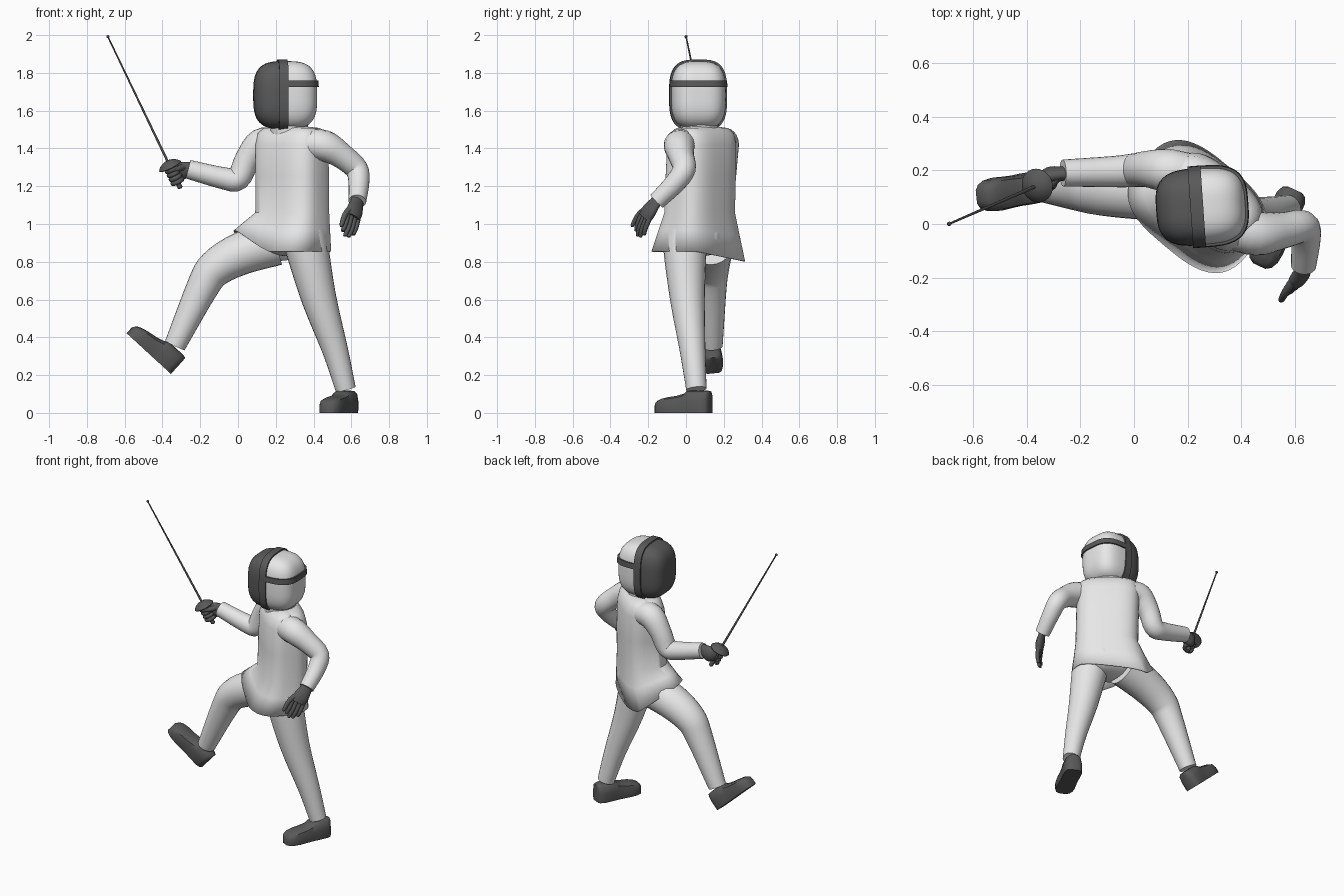
import bpy, bmesh, math
from math import sin, cos, pi, radians
from mathutils import Vector, Matrix

if "Cube" in bpy.data.objects:
    bpy.data.objects.remove(bpy.data.objects["Cube"])


def material(name, v):
    m = bpy.data.materials.new(name)
    m.diffuse_color = (v, v, v, 1)
    m.use_nodes = True
    m.node_tree.nodes["Principled BSDF"].inputs["Base Color"].default_value = m.diffuse_color
    return m


WHITE = material("white cloth", 0.8)
DARK = material("dark grey", 0.1)


def finish(name, bm, mats, angle=40):
    bmesh.ops.recalc_face_normals(bm, faces=bm.faces)
    me = bpy.data.meshes.new(name)
    bm.to_mesh(me)
    bm.free()
    for m in mats:
        me.materials.append(m)
    ob = bpy.data.objects.new(name, me)
    bpy.context.collection.objects.link(ob)
    bpy.ops.object.select_all(action='DESELECT')
    ob.select_set(True)
    bpy.context.view_layer.objects.active = ob
    bpy.ops.object.shade_smooth_by_angle(angle=radians(angle))
    return ob


def loft(name, rings, mat, caps=(True, True), closed=True, loop=False, angle=40):
    """Skin a list of point rings."""
    bm = bmesh.new()
    vs = [[bm.verts.new(p) for p in r] for r in rings]
    n = len(rings[0])
    pairs = list(zip(vs, vs[1:])) + ([(vs[-1], vs[0])] if loop else [])
    for a, b in pairs:
        for i in range(n if closed else n - 1):
            j = (i + 1) % n
            bm.faces.new((a[i], a[j], b[j], b[i]))
    if caps[0]:
        bm.faces.new(vs[0])
    if caps[1]:
        bm.faces.new(vs[-1])
    return finish(name, bm, [mat], angle)


def spline(pts, steps):
    """Catmull-Rom through (x, y, z, radius) points."""
    p = [Vector(q) for q in pts]
    p = [2 * p[0] - p[1]] + p + [2 * p[-1] - p[-2]]
    out = []
    for i in range(1, len(p) - 2):
        a, b, c, d = p[i - 1:i + 3]
        for k in range(steps):
            t = k / steps
            out.append(0.5 * (2 * b + (c - a) * t + (2 * a - 5 * b + 4 * c - d) * t * t
                              + (3 * b - a - 3 * c + d) * t ** 3))
    return out + [p[-2]]


def tube(name, pts, mat, side=(0, 1, 0.01), flat=1.0, n=24, steps=4):
    """Round limb along a path; flat scales the thickness across side."""
    sp = spline(pts, steps)
    pos = [q.to_3d() for q in sp]
    rings = []
    for i, q in enumerate(sp):
        t = (pos[min(i + 1, len(pos) - 1)] - pos[max(i - 1, 0)]).normalized()
        s = Vector(side)
        u = (s - t * s.dot(t)).normalized()
        v = t.cross(u)
        rings.append([pos[i] + q[3] * (u * cos(2 * pi * k / n) + v * flat * sin(2 * pi * k / n))
                      for k in range(n)])
    return loft(name, rings, mat)


def spow(v, e):
    return math.copysign(abs(v) ** e, v)


def blob(name, center, half, p, mats, yaw=0, split=None):
    """Rounded box; faces with local x below split get the second material."""
    bm = bmesh.new()
    bmesh.ops.create_uvsphere(bm, u_segments=48, v_segments=32, radius=1)
    rot = Matrix.Rotation(pi / 2, 3, 'Y')
    for v in bm.verts:
        d = rot @ v.co
        d /= sum(abs(c) ** p for c in d) ** (1 / p)
        v.co = Vector(c * h for c, h in zip(d, half))
    if split is not None:
        for f in bm.faces:
            f.material_index = int(f.calc_center_median().x < split)
    bm.transform(Matrix.Translation(center) @ Matrix.Rotation(yaw, 4, 'Z'))
    return finish(name, bm, mats, 60)


# fencing jacket: boxy ellipse sections turned to the side, flared hem
YAW = radians(-40)


def section(cx, cy, z, a, b, hem=False, n=48):
    ring = []
    for k in range(n):
        t = 2 * pi * k / n
        p = Matrix.Rotation(YAW, 3, 'Z') @ Vector((a * spow(cos(t), .67), b * spow(sin(t), .67), 0))
        p += Vector((cx, cy, z))
        if hem:
            p.z = 0.855 + 0.7 * max(0, 0.15 - p.x) - 0.2 * max(0, p.y - 0.05)
        ring.append(p)
    return ring


hem = section(.235, .065, .85, .26, .19, True)
waist = section(.287, .072, 1.06, .2, .14)
mid = [a.lerp(b, .45) for a, b in zip(waist, hem)]
jacket = loft("jacket", [
    section(.285, .085, 1.515, .09, .06), section(.285, .085, 1.508, .165, .085),
    section(.285, .085, 1.48, .192, .115), section(.285, .083, 1.42, .2, .132),
    section(.287, .078, 1.25, .2, .138), waist, mid, hem], WHITE, caps=(True, False))
mod = jacket.modifiers.new("cloth thickness", 'SOLIDIFY')
mod.thickness = 0.008

# trousers
blob("trouser_seat", (.28, .07, .93), (.16, .13, .1), 2.5, [WHITE])
tube("raised_leg", [(.2, .13, .9, .12), (.02, .13, .845, .113), (-.12, .13, .765, .099),
                    (-.19, .13, .66, .085), (-.335, .137, .355, .057)], WHITE)
tube("standing_leg", [(.35, 0, .95, .12), (.37, -.005, .85, .113), (.43, .008, .6, .092),
                      (.515, .035, .33, .068), (.57, .055, .125, .054)], WHITE)

# sleeves
tube("sword_sleeve", [(.2, .19, 1.43, .075), (.12, .2, 1.425, .08), (.05, .205, 1.34, .068),
                      (0, .2, 1.24, .063), (-.08, .195, 1.243, .058), (-.265, .19, 1.29, .05)], WHITE)
tube("free_sleeve", [(.36, -.01, 1.42, .08), (.455, -.035, 1.415, .083), (.55, -.025, 1.36, .068),
                     (.628, -.01, 1.29, .061), (.64, -.06, 1.215, .055), (.632, -.155, 1.12, .047)],
     WHITE, side=(1, 0, .4))


# shoes: arched sections from heel to toe (position, half width, height)
SHOE = [(-.064, .03, .112), (-.055, .046, .115), (-.03, .057, .116), (.02, .058, .116), (.062, .057, .115),
        (.075, .057, .102), (.12, .059, .09), (.17, .062, .083), (.21, .058, .074),
        (.237, .045, .062), (.25, .025, .045)]
ARCH = [(-.97, 0), (-1, .15), (-1, .55), (-.85, .88), (-.5, 1), (0, 1.02),
        (.5, 1), (.85, .88), (1, .55), (1, .15), (.97, 0)]


def shoe(name, origin, toe, up):
    t = Vector(toe).normalized()
    u = Vector(up)
    u = (u - t * u.dot(t)).normalized()
    s = u.cross(t)
    loft(name, [[Vector(origin) + t * x + s * (w * a) + u * (h * b) for a, b in ARCH]
                for x, w, h in SHOE], DARK, angle=45)


shoe("raised_shoe", (-.405, .135, .252), (-.73, -.14, .67), (.67, 0, .73))
shoe("standing_shoe", (.572, .07, 0), (-.42, -.9, 0), (0, 0, 1))

# fencing mask: dark mesh face on the -x side, white bib and back
HC, HALF, P, HY = Vector((.25, .065, 1.682)), (.168, .144, .18), 3.2, radians(4)
blob("mask", HC, HALF, P, [WHITE, DARK], HY, split=-.02)


def band(name, axis, lo, hi, a0, a1, n=48):
    """Thin strip hugging the mask between two heights along an axis."""
    i, j = [k for k in range(3) if k != axis]
    rings = []
    loop = a1 - a0 > 6
    for k in range(n if loop else n + 1):
        t = a0 + (a1 - a0) * k / n
        ring = []
        for h, off in ((lo, -.01), (lo, .009), (hi, .009), (hi, -.01)):
            s = (1 - abs(h / HALF[axis]) ** P) ** (1 / P)
            p = Vector((0, 0, 0))
            p[axis] = h
            p[i] = (HALF[i] * s + off) * spow(cos(t), 2 / P)
            p[j] = (HALF[j] * s + off) * spow(sin(t), 2 / P)
            ring.append(HC + Matrix.Rotation(HY, 3, 'Z') @ p)
        rings.append(ring)
    loft(name, rings, DARK, caps=(not loop, not loop), loop=loop, angle=30)


band("mask_rim", 0, -.04, .008, 0, 2 * pi)
band("mask_strap", 2, .042, .078, -pi / 2, pi / 2)
tube("collar", [(.27, .075, 1.46, .1), (.27, .07, 1.56, .1)], WHITE)

# sword: blade, tip, bell guard and grip on one axis
TIP, GUARD = Vector((-.69, 0, 1.994)), Vector((-.368, .14, 1.322))
D = (TIP - GUARD).normalized()
SIDE = (0, 1, 0)


def on_axis(name, stations, n=24):
    tube(name, [(*(GUARD + D * s), r) for s, r in stations], DARK, SIDE, n=n, steps=1)


L = (TIP - GUARD).length
on_axis("blade", [(0, .007), (L * .5, .0055), (L, .004)], 10)
on_axis("blade_tip", [(L - .01, .004), (L - .006, .008), (L, .008), (L + .005, .004)], 10)
on_axis("bell_guard", [(-.022, .062), (-.018, .064), (-.004, .052), (.008, .032), (.014, .012)])
on_axis("grip", [(-.15, .009), (-.145, .014), (-.01, .012)], 12)

# gripping glove: palm, wrapped fingers and thumb
tube("sword_glove_palm", [(-.24, .19, 1.285, .04), (-.275, .187, 1.288, .042), (-.315, .18, 1.275, .05),
                          (-.345, .165, 1.265, .03)], DARK, side=D, flat=.65)
U = (Vector((1, .5, 0)) - D * Vector((1, .5, 0)).dot(D)).normalized()
V = D.cross(U)
for k in range(4):
    c = GUARD - D * (.036 + .024 * k)
    arc = [(*(c + .027 * (U * cos(a) - V * sin(a))), .0135 if 0 < i < 6 else .009)
           for i, a in enumerate([radians(-40 + 45 * m) for m in range(7)])]
    tube("sword_glove_finger", arc, DARK, D, n=10, steps=2)
tube("sword_glove_thumb", [(-.29, .17, 1.3, .018), (-.325, .135, 1.29, .016), (-.36, .12, 1.285, .013),
                           (-.372, .115, 1.285, .007)], DARK, D, n=10)

# hanging glove: palm, four fingers and thumb
W = Vector((.75, .55, -.42)).normalized()
K = Vector((.608, -.215, 1.04))
tube("free_glove_palm", [(.635, -.14, 1.145, .037), (.63, -.165, 1.11, .04), (.618, -.195, 1.07, .05),
                         (.608, -.215, 1.035, .045)], DARK, side=W, flat=.55)
for off, reach in ((-.036, .9), (-.012, 1.05), (.012, 1.0), (.036, .8)):
    b = K + W * off
    m = b + Vector((-.012, -.022, -.055)) * reach
    e = b + Vector((-.032, -.035, -.105)) * reach
    tube("free_glove_finger", [(*(b + Vector((.005, .01, .02))), .014), (*m, .013), (*b.lerp(e, .93), .011),
                               (*e, .005)], DARK, W, n=10)
tube("free_glove_thumb", [(.605, -.195, 1.095, .018), (.567, -.25, 1.05, .015), (.55, -.28, 1.0, .012),
                          (.546, -.285, .985, .006)], DARK, (1, 0, 0), n=10)
